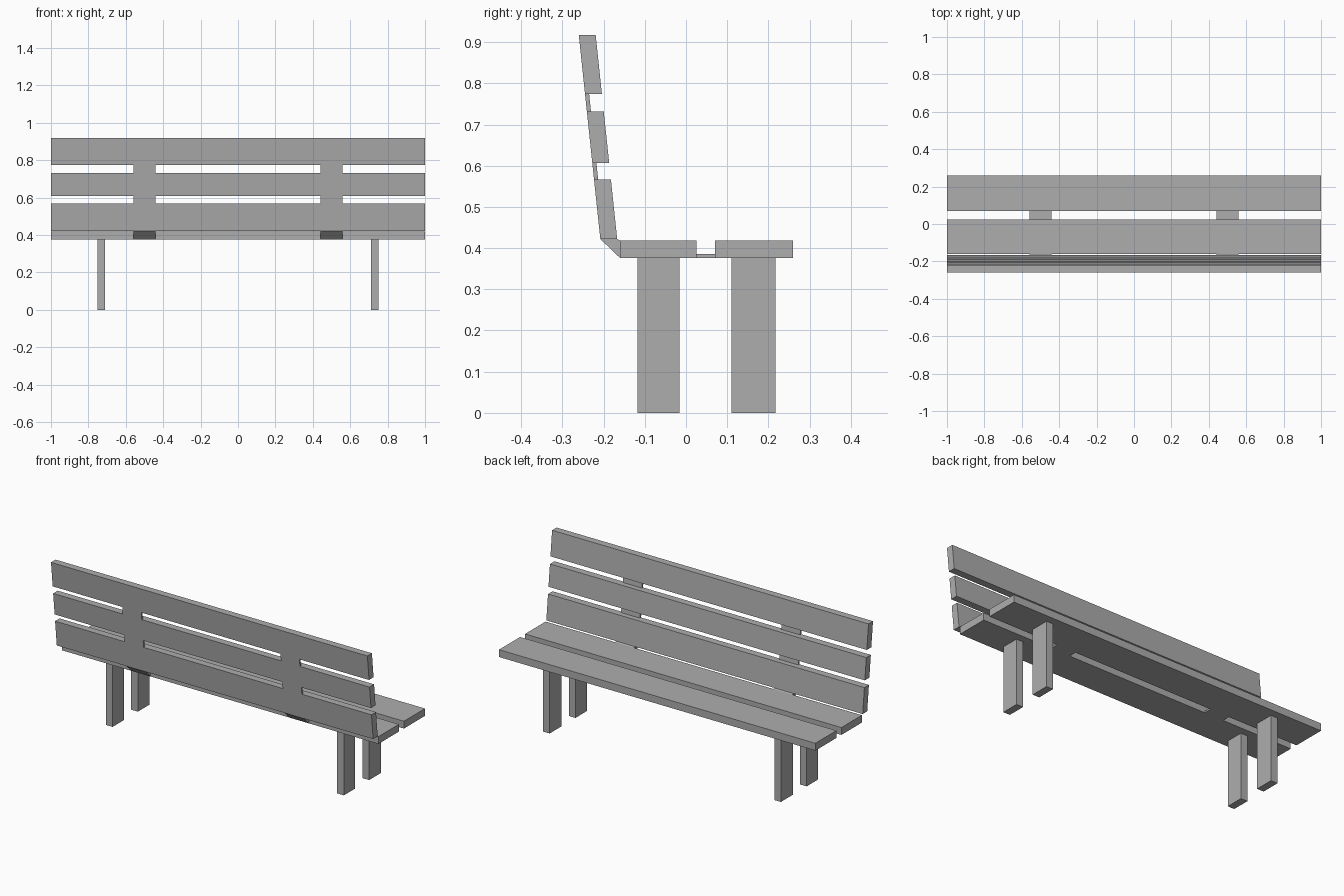
import bpy
import bmesh

cube = bpy.data.objects.get("Cube")
if cube:
    bpy.data.objects.remove(cube, do_unlink=True)

GREY = (0.42, 0.42, 0.42, 1)
grey = bpy.data.materials.new("plain grey")
grey.use_nodes = True
grey.diffuse_color = GREY
grey.node_tree.nodes["Principled BSDF"].inputs["Base Color"].default_value = GREY


def prism(name, profile, x0, x1):
    """Extrude a (y, z) profile along x."""
    bm = bmesh.new()
    face = bm.faces.new([bm.verts.new((x0, y, z)) for y, z in profile])
    moved = bmesh.ops.extrude_face_region(bm, geom=[face])["geom"]
    verts = [v for v in moved if isinstance(v, bmesh.types.BMVert)]
    bmesh.ops.translate(bm, verts=verts, vec=(x1 - x0, 0, 0))
    bmesh.ops.recalc_face_normals(bm, faces=bm.faces)
    mesh = bpy.data.meshes.new(name)
    bm.to_mesh(mesh)
    bm.free()
    mesh.materials.append(grey)
    obj = bpy.data.objects.new(name, mesh)
    bpy.context.collection.objects.link(obj)


def rect(y0, y1, z0, z1):
    return [(y0, z0), (y1, z0), (y1, z1), (y0, z1)]


def leaning(z0, z1, thick):
    """Slanted profile whose outer side follows the line of the backrest."""
    y0, y1 = (-0.208 - 0.1055 * (z - 0.422) for z in (z0, z1))
    return [(y0, z0), (y0 + thick, z0), (y1 + thick, z1), (y1, z1)]


SEAT_Z, SEAT_TOP = 0.376, 0.418

# Seat planks
prism("seat_plank_inner", rect(-0.16, 0.025, SEAT_Z, SEAT_TOP), -1, 1)
prism("seat_plank_outer", rect(0.07, 0.26, SEAT_Z, SEAT_TOP), -1, 1)

# Backrest slats
slats = {"lower": (0.422, 0.567), "middle": (0.607, 0.732), "upper": (0.774, 0.917)}
for label, (z0, z1) in slats.items():
    prism("back_slat_" + label, leaning(z0, z1, 0.041), -1, 1)

# Legs and connecting straps on both sides
for side, s in (("right", -1), ("left", 1)):
    a, b = sorted((s * 0.71, s * 0.752))
    prism("inner_leg_" + side, rect(-0.118, -0.016, 0, SEAT_Z), a, b)
    prism("outer_leg_" + side, rect(0.11, 0.217, 0, SEAT_Z), a, b)

    a, b = sorted((s * 0.44, s * 0.56))
    prism("seat_strap_" + side, rect(0.025, 0.07, SEAT_Z, 0.386), a, b)
    prism("lower_back_strap_" + side, leaning(0.567, 0.607, 0.01), a, b)
    prism("upper_back_strap_" + side, leaning(0.732, 0.774, 0.01), a, b)
    corner = [(-0.208, 0.422), (-0.16, SEAT_Z), (-0.16, SEAT_TOP), (-0.167, 0.422)]
    prism("corner_bracket_" + side, corner, a, b)
